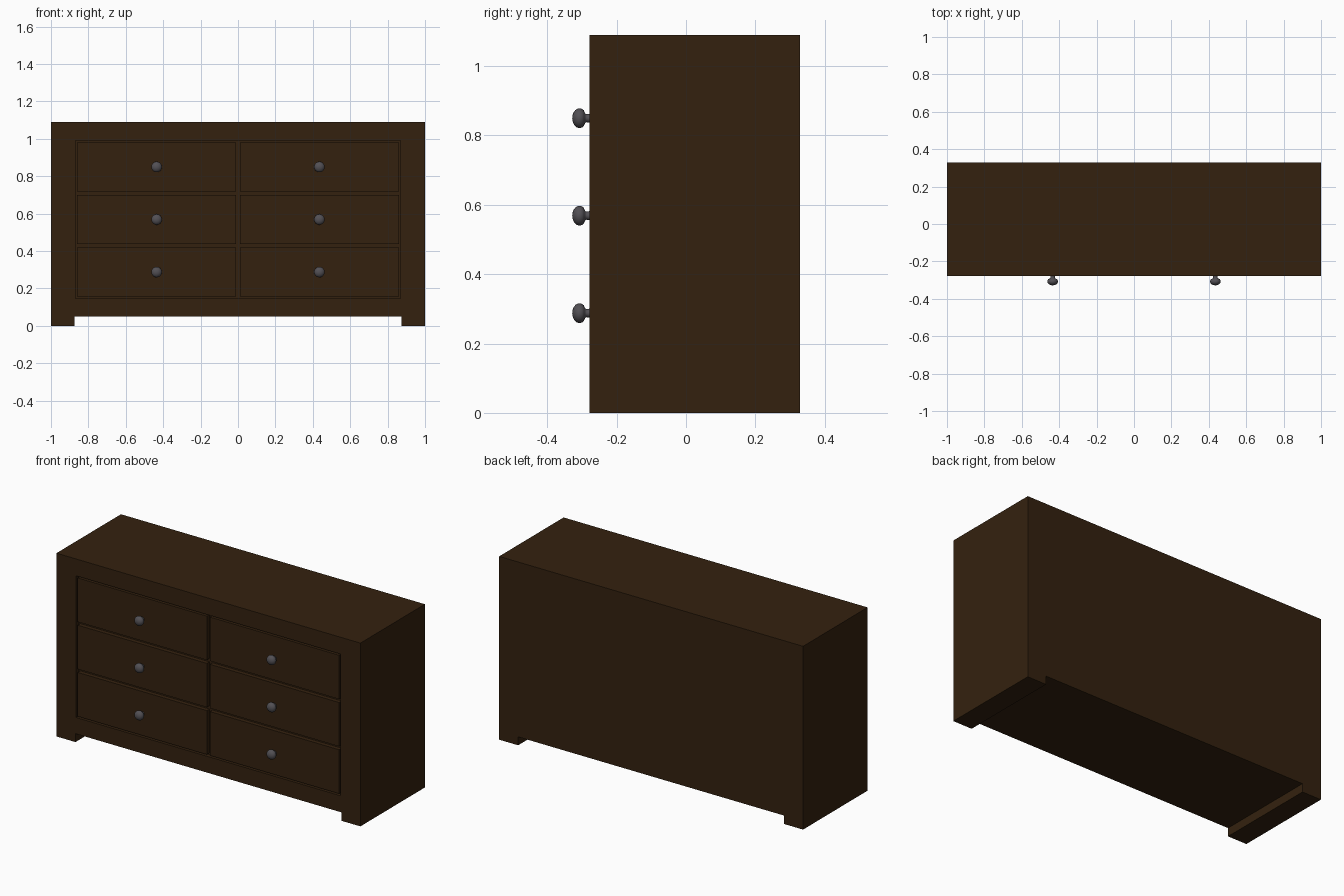
import bpy, bmesh, math
from mathutils import Vector

if "Cube" in bpy.data.objects:
    bpy.data.objects.remove(bpy.data.objects["Cube"])

HALF_W, HEIGHT = 1.0, 1.09
FRONT, BACK = -0.278, 0.328
OPEN_X, OPEN_LOW, OPEN_HIGH = 0.87, 0.147, 0.99
RECESS, GAP = 0.025, 0.01


def material(name, rgb):
    mat = bpy.data.materials.new(name)
    mat.diffuse_color = (*rgb, 1)
    mat.use_nodes = True
    mat.node_tree.nodes["Principled BSDF"].inputs["Base Color"].default_value = mat.diffuse_color
    return mat


wood = material("dark_brown_wood", (0.034, 0.0152, 0.0046))
metal = material("dark_grey_metal", (0.085, 0.080, 0.090))


def add_object(name, bm, mat):
    bmesh.ops.recalc_face_normals(bm, faces=bm.faces)
    mesh = bpy.data.meshes.new(name)
    bm.to_mesh(mesh)
    bm.free()
    mesh.materials.append(mat)
    obj = bpy.data.objects.new(name, mesh)
    bpy.context.collection.objects.link(obj)
    return obj


def box(name, low, high, mat):
    bm = bmesh.new()
    bmesh.ops.create_cube(bm, size=1)
    low, high = Vector(low), Vector(high)
    bmesh.ops.scale(bm, vec=high - low, verts=bm.verts)
    bmesh.ops.translate(bm, vec=(low + high) / 2, verts=bm.verts)
    return add_object(name, bm, mat)


# Carcass: front outline with two runner feet, extruded to the back
outline = [(-1, 0), (-0.875, 0), (-0.875, 0.05), (0.875, 0.05),
           (0.875, 0), (1, 0), (1, HEIGHT), (-1, HEIGHT)]
bm = bmesh.new()
face = bm.faces.new([bm.verts.new((x * HALF_W, FRONT, z)) for x, z in outline])
ext = bmesh.ops.extrude_face_region(bm, geom=[face], use_keep_orig=True)
bmesh.ops.translate(bm, vec=(0, BACK - FRONT, 0),
                    verts=[v for v in ext["geom"] if isinstance(v, bmesh.types.BMVert)])
carcass = add_object("carcass", bm, wood)

# Shallow opening that holds the drawer fronts
cutter = box("opening_cutter", (-OPEN_X, FRONT - 0.1, OPEN_LOW),
             (OPEN_X, FRONT + RECESS, OPEN_HIGH), wood)
cut = carcass.modifiers.new("drawer_opening", 'BOOLEAN')
cut.object = cutter
cut.operation = 'DIFFERENCE'
cut.solver = 'EXACT'
bpy.context.view_layer.objects.active = carcass
carcass.select_set(True)
bpy.ops.object.modifier_apply(modifier=cut.name)
bpy.data.objects.remove(cutter)


def knob(name, x, z):
    # Turned knob: (radius, distance out from the drawer front)
    profile = [(0.0135, -0.004), (0.0125, 0.003), (0.0115, 0.009), (0.014, 0.013)]
    for i in range(1, 10):
        a = math.radians(-50 + i * 14)
        profile.append((0.0285 * math.cos(a), 0.029 + 0.021 * math.sin(a)))
    profile.append((0, 0.050))
    bm = bmesh.new()
    verts = [bm.verts.new((x + r, FRONT - d, z)) for r, d in profile]
    edges = [bm.edges.new(pair) for pair in zip(verts, verts[1:])]
    bmesh.ops.spin(bm, geom=verts + edges, cent=(x, FRONT, z), axis=(0, 1, 0),
                   angle=math.tau, steps=32, use_merge=False)
    bmesh.ops.remove_doubles(bm, verts=bm.verts, dist=0.0001)
    obj = add_object(name, bm, metal)
    for poly in obj.data.polygons:
        poly.use_smooth = True


# Six flush drawer fronts, each with a central knob
row_h = (OPEN_HIGH - OPEN_LOW) / 3
for row in range(3):
    for side, label in ((-1, "left"), (1, "right")):
        z0 = OPEN_LOW + row * row_h
        xs = sorted((side * GAP, side * (OPEN_X - GAP)))
        box(f"drawer_front_{label}_{row + 1}", (xs[0], FRONT, z0 + GAP),
            (xs[1], FRONT + RECESS + 0.01, z0 + row_h - GAP), wood)
        knob(f"drawer_knob_{label}_{row + 1}", side * OPEN_X / 2, z0 + row_h / 2)
